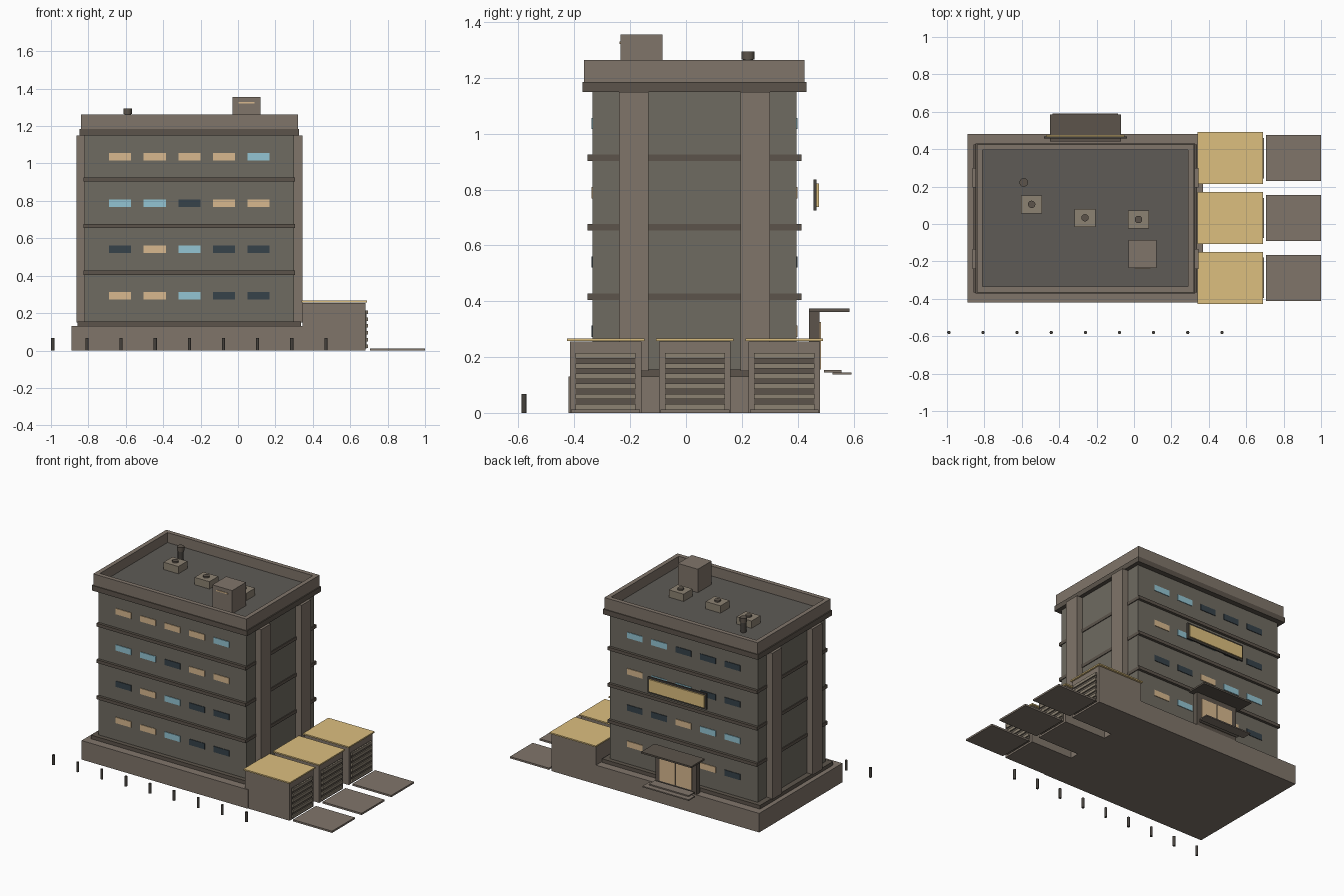
import bpy, bmesh
from mathutils import Matrix

if "Cube" in bpy.data.objects:
    bpy.data.objects.remove(bpy.data.objects["Cube"])


def mat(name, hexcode):
    m = bpy.data.materials.new(name)
    rgb = [int(hexcode[i:i + 2], 16) / 255 for i in (0, 2, 4)]
    m.diffuse_color = [c / 12.92 if c < 0.04 else ((c + 0.055) / 1.055) ** 2.4 for c in rgb] + [1]
    m.use_nodes = True
    m.node_tree.nodes["Principled BSDF"].inputs["Base Color"].default_value = m.diffuse_color
    return m


STONE = mat("stone", "80756a")
WALL = mat("wall", "6f6b61")
TRIM = mat("trim", "5c544b")
DARK = mat("dark_metal", "45413c")
ROOF = mat("roof_felt", "5e5b56")
SLAT = mat("slat", "8c8272")
GOLD = mat("gold", "dcbf7f")
GLASS = {"O": mat("lit_glass", "d8b98f"), "B": mat("blue_glass", "94c5d3"),
         "D": mat("dark_glass", "36424a")}


def finish(bm, name, m):
    me = bpy.data.meshes.new(name)
    bm.to_mesh(me)
    bm.free()
    ob = bpy.data.objects.new(name, me)
    bpy.context.collection.objects.link(ob)
    me.materials.append(m)
    return ob


def box(name, x, y, z, m):
    """Box from (min, max) ranges on each axis."""
    bm = bmesh.new()
    bmesh.ops.create_cube(bm, size=1)
    for v in bm.verts:
        v.co = [r[0] if c < 0 else r[1] for c, r in zip(v.co, (x, y, z))]
    return finish(bm, name, m)


def cyl(name, x, y, z, r, m, sides=12):
    bm = bmesh.new()
    bmesh.ops.create_cone(bm, cap_ends=True, segments=sides, radius1=r, radius2=r,
                          depth=z[1] - z[0],
                          matrix=Matrix.Translation((x, y, (z[0] + z[1]) / 2)))
    ob = finish(bm, name, m)
    for p in ob.data.polygons:
        p.use_smooth = abs(p.normal.z) < 0.5
    ob.data.set_sharp_from_angle(angle=0.7)
    return ob


def around(c, half):
    return (c - half, c + half)


CX, CY = -0.26, 0.03  # centre of the tower


def tower(name, hx, hy, z, m):
    return box(name, around(CX, hx), around(CY, hy), z, m)


# Plinth, main block, floor bands, cornice
tower("plinth", 0.63, 0.45, (0, 0.13), STONE)
tower("plinth_step", 0.598, 0.395, (0.13, 0.155), TRIM)
tower("main_block", 0.56, 0.365, (0.155, 1.15), WALL)
for i in range(3):
    tower("floor_band", 0.565, 0.383, (0.405 + 0.249 * i, 0.427 + 0.249 * i), TRIM)
tower("cornice", 0.587, 0.401, (1.15, 1.185), TRIM)
tower("roof_deck", 0.55, 0.365, (1.185, 1.195), ROOF)

# Pilasters on both ends, parapet walls
for s in (-1, 1):
    for y in ((-0.24, -0.135), (0.195, 0.30)):
        x = sorted((CX + s * 0.55, CX + s * 0.604))
        box("pilaster", x, y, (0.15, 1.15), STONE)
    box("parapet_long", around(CX, 0.58), around(CY + s * 0.38, 0.015), (1.185, 1.263), STONE)
    box("parapet_end", around(CX + s * 0.565, 0.015), around(CY, 0.365), (1.185, 1.263), STONE)

# Windows, listed left to right along +x (front) and -x (back), top floor first
for s, rows in ((-1, ("OOOOB", "BBDOO", "DOBDD", "OOBDD")),
                (1, ("BBDDD", "OBBDD", "DDOBB", "OBDOD"))):
    for r, row in enumerate(rows):
        for c, key in enumerate(row):
            x = CX - s * (c - 2) * 0.185
            box("window", around(x, 0.059), around(CY + s * 0.365, 0.004),
                around(1.037 - 0.2483 * r, 0.02), GLASS[key])

# Rooftop stair box with vent slit, air units, flue
box("stair_box", (-0.03, 0.12), (-0.235, -0.085), (1.19, 1.355), STONE)
box("stair_box_slit", (0.002, 0.088), (-0.239, -0.235), (1.322, 1.33), GLASS["O"])
for x, y in ((-0.547, 0.105), (-0.262, 0.033), (0.024, 0.024)):
    box("air_unit", around(x, 0.056), around(y, 0.048), (1.19, 1.245), SLAT)
    cyl("air_unit_fan", x, y, (1.245, 1.255), 0.02, TRIM)
cyl("flue", -0.59, 0.222, (1.19, 1.27), 0.018, DARK)
cyl("flue_cap", -0.59, 0.222, (1.265, 1.295), 0.023, TRIM)

# Back entrance: frame, glass doors, canopy, steps
box("door_frame", around(CX, 0.155), (0.441, 0.478), (0.13, 0.362), TRIM)
for s in (-1, 1):
    box("door_pane", around(CX + s * 0.062, 0.058), (0.476, 0.484), (0.155, 0.325), GLASS["O"])
box("canopy", around(CX, 0.19), (0.441, 0.585), (0.362, 0.373), TRIM)
box("upper_step", around(CX, 0.15), (0.494, 0.557), (0.145, 0.153), STONE)
box("lower_step", around(CX, 0.175), (0.525, 0.592), (0.137, 0.145), STONE)

# Blank sign panel on the back
box("sign_board", around(CX, 0.222), (0.457, 0.468), (0.725, 0.835), DARK)
box("sign_face", around(CX, 0.21), (0.468, 0.477), (0.737, 0.822), GOLD)

# Three garages with roof plates, slatted doors and drive pads
for y in (-0.288, 0.032, 0.352):
    box("garage", (0.345, 0.682), around(y, 0.128), (0, 0.255), STONE)
    box("garage_roof", (0.34, 0.69), around(y, 0.139), (0.258, 0.267), GOLD)
    box("garage_door", (0.68, 0.687), around(y, 0.108), (0.012, 0.215), TRIM)
    for i in range(6):
        box("door_slat", (0.685, 0.695), around(y, 0.108),
            around(0.022 + 0.0365 * i, 0.0095), SLAT)
    box("drive_pad", (0.705, 1.0), around(y, 0.123), (0, 0.012), STONE)

# Row of bollards in front
for i in range(9):
    cyl("bollard", -0.99 + 0.1825 * i, -0.58, (0, 0.067), 0.009, DARK, 10)
